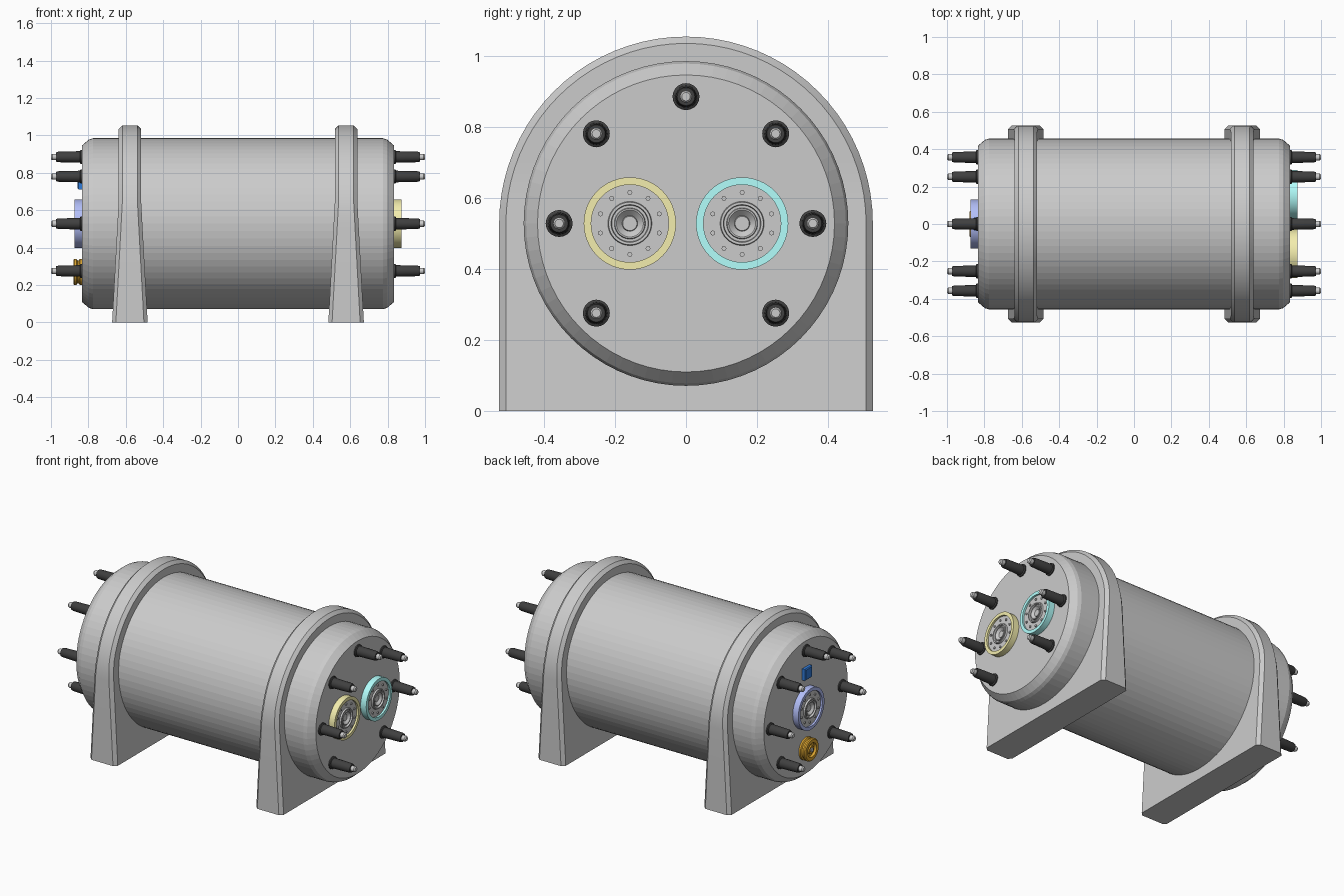
import bpy, math
from math import sin, cos, pi, radians

if "Cube" in bpy.data.objects:
    bpy.data.objects.remove(bpy.data.objects["Cube"])

AXIS_Z = 0.528
FACE = 0.835


def material(name, rgb):
    m = bpy.data.materials.new(name)
    m.diffuse_color = (*rgb, 1)
    m.use_nodes = True
    m.node_tree.nodes["Principled BSDF"].inputs["Base Color"].default_value = m.diffuse_color
    return m


BLACK = material("black", (0.05, 0.05, 0.05))
YELLOW = material("yellow", (0.9, 0.85, 0.42))
CYAN = material("cyan", (0.45, 1.0, 0.98))
BLUE = material("blue", (0.45, 0.52, 0.95))
ORANGE = material("orange", (0.72, 0.38, 0.03))
DARK_BLUE = material("dark_blue", (0.03, 0.2, 0.7))


def add(name, verts, faces, mat=None, smooth=None):
    me = bpy.data.meshes.new(name)
    me.from_pydata(verts, [], faces)
    ob = bpy.data.objects.new(name, me)
    bpy.context.collection.objects.link(ob)
    if mat:
        me.materials.append(mat)
    bpy.ops.object.select_all(action='DESELECT')
    ob.select_set(True)
    bpy.context.view_layer.objects.active = ob
    bpy.ops.object.mode_set(mode='EDIT')
    bpy.ops.mesh.select_all(action='SELECT')
    bpy.ops.mesh.normals_make_consistent(inside=False)
    bpy.ops.object.mode_set(mode='OBJECT')
    if smooth:
        bpy.ops.object.shade_smooth_by_angle(angle=radians(smooth))
    return ob


def lathe(name, profile, side=1, y=0, z=AXIS_Z, n=32, mat=None, smooth=35, closed=False):
    """Spin (x, radius) points round a line parallel to x; side mirrors it to the other end."""
    verts, faces = [], []
    for x, r in profile:
        for i in range(n):
            a = 2 * pi * i / n
            verts.append((side * x, y + r * sin(a), z + r * cos(a)))
    rings = len(profile)
    for k in range(rings if closed else rings - 1):
        b, c = k * n, (k + 1) % rings * n
        for i in range(n):
            j = (i + 1) % n
            faces.append((b + i, b + j, c + j, c + i))
    if not closed:
        faces += [tuple(range(n)), tuple(range((rings - 1) * n, rings * n))]
    return add(name, verts, faces, mat, smooth)


# Faceted tank body with chamfered ends
lathe("tank_body", [(-FACE, 0.418), (-0.797, 0.450), (-0.775, 0.457),
                    (0.775, 0.457), (0.797, 0.450), (FACE, 0.418)], n=72, smooth=None)


# Saddle straps: arch on straight legs that widen towards the floor
def strap(name, cx):
    def outline(r):
        pts = [(r, 0.0), (r, 0.3)]
        pts += [(r * cos(pi * i / 40), AXIS_Z + r * sin(pi * i / 40)) for i in range(41)]
        return pts + [(-r, 0.3), (-r, 0.0)]

    def half_width(z):
        return 0.06 + 0.035 * max(0, 0.65 - z) / 0.65

    verts, faces = [], []
    for sx, inset, r in ((-1, 0, 0.507), (-1, 0.02, 0.526), (1, 0.02, 0.526), (1, 0, 0.507)):
        verts += [(cx + sx * (half_width(z) - inset), y, z) for y, z in outline(r)]
    n = len(verts) // 4
    for k in range(3):
        faces += [(k * n + i, k * n + i + 1, (k + 1) * n + i + 1, (k + 1) * n + i)
                  for i in range(n - 1)]
    for b in (0, 3 * n):
        for i in range(n // 2):
            f = [b + i, b + i + 1, b + n - 2 - i, b + n - 1 - i]
            faces.append(tuple(dict.fromkeys(f)))
    bottom = [k * n for k in range(4)] + [k * n + n - 1 for k in (3, 2, 1, 0)]
    faces.append(tuple(bottom))
    add(name, verts, faces, smooth=20)


strap("left_strap", -0.578)
strap("right_strap", 0.578)

# Seven studs with bare tips on each end, none at the bottom
for side, end in ((-1, "left"), (1, "right")):
    for k in range(-3, 4):
        a = k * pi / 4
        pos = dict(side=side, y=0.357 * sin(a), z=AXIS_Z + 0.357 * cos(a))
        lathe(f"{end}_stud_{k + 4}", [(0.82, 0.038), (0.842, 0.038), (0.846, 0.031),
                                     (0.962, 0.028), (0.972, 0.025), (0.972, 0.017)],
              n=20, mat=BLACK, **pos)
        lathe(f"{end}_stud_tip_{k + 4}", [(0.96, 0.017), (0.993, 0.017), (1.0, 0.012)],
              n=16, **pos)


# Flanged ports: coloured ring, grey flange with stepped hub, ten bolts
def port(name, side, y, mat):
    lathe(name + "_ring", [(0.825, 0.130), (0.874, 0.130), (0.874, 0.109), (0.825, 0.109)],
          side, y, n=48, mat=mat, closed=True)
    lathe(name + "_flange", [(0.825, 0.110), (0.862, 0.110), (0.862, 0.062), (0.872, 0.060),
                             (0.872, 0.053), (0.860, 0.051), (0.860, 0.044), (0.868, 0.042),
                             (0.868, 0.038), (0.852, 0.022), (0.858, 0.020), (0.858, 0.004)],
          side, y, n=40)
    for k in range(10):
        a = 2 * pi * k / 10
        lathe(f"{name}_bolt_{k + 1}", [(0.855, 0.007), (0.868, 0.007)], side,
              y + 0.087 * sin(a), AXIS_Z + 0.087 * cos(a), n=8)


port("yellow_port", 1, -0.158, YELLOW)
port("cyan_port", 1, 0.158, CYAN)
port("blue_port", -1, 0, BLUE)

# Small grooved orange fitting below the blue port
lathe("orange_fitting", [(0.825, 0.070), (0.846, 0.070), (0.851, 0.062), (0.859, 0.062),
                         (0.864, 0.070), (0.874, 0.070), (0.880, 0.064), (0.880, 0.044),
                         (0.866, 0.040), (0.866, 0.026), (0.876, 0.024), (0.876, 0.003)],
      -1, 0, 0.27, mat=ORANGE)
lathe("fitting_pin", [(0.86, 0.013), (0.881, 0.013)], -1, 0, 0.27, n=16)

# Blue square plate above the blue port
plate = [(x, y, 0.748 + z) for x, h in ((-0.825, 0.036), (-0.853, 0.036), (-0.858, 0.031))
         for y, z in ((-h, -h), (h, -h), (h, h), (-h, h))]
sides = [(k + i, k + (i + 1) % 4, k + 4 + (i + 1) % 4, k + 4 + i) for k in (0, 4) for i in range(4)]
add("square_plate", plate, sides + [(0, 1, 2, 3), (8, 9, 10, 11)], DARK_BLUE)
